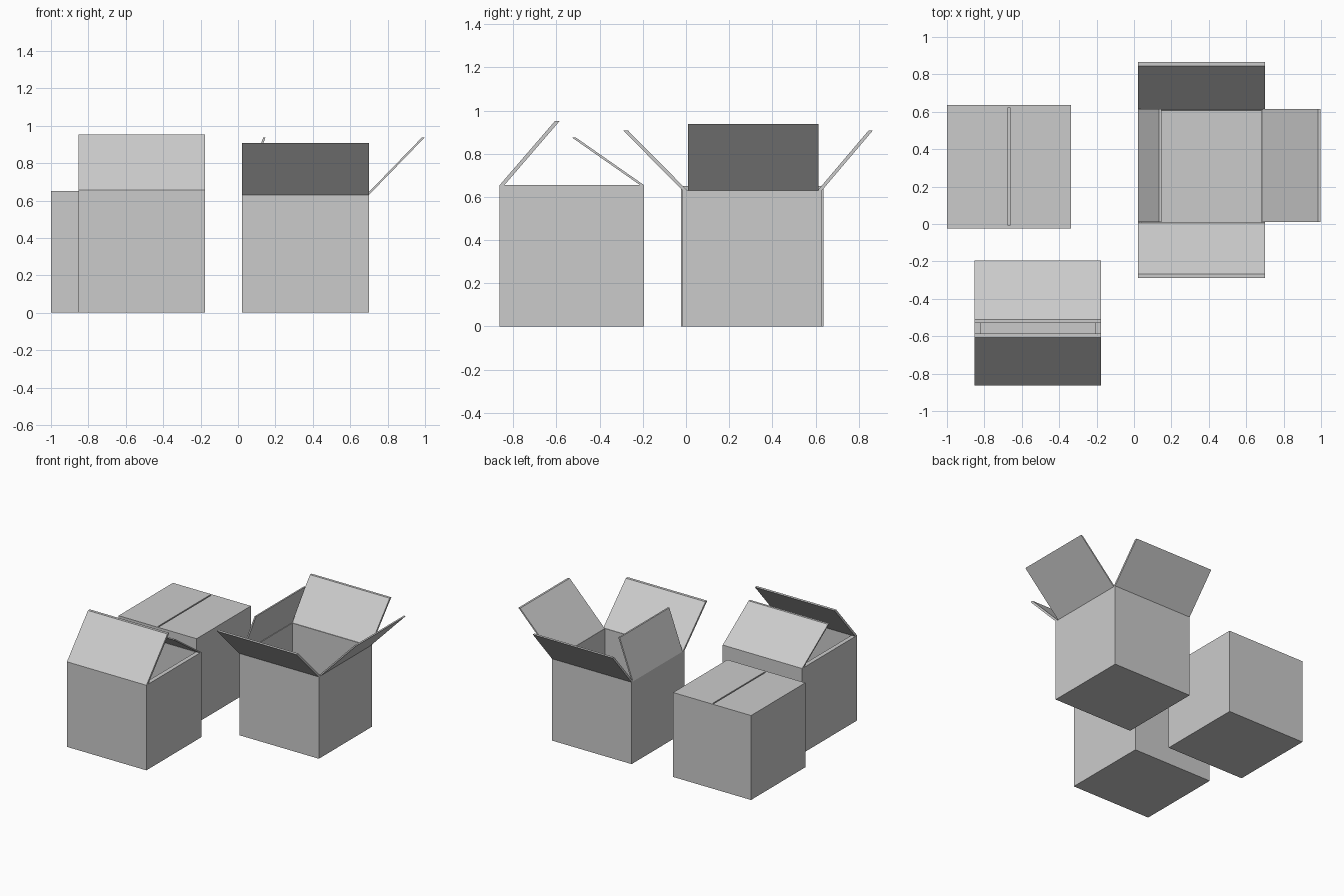
import bpy
import bmesh

if "Cube" in bpy.data.objects:
    bpy.data.objects.remove(bpy.data.objects["Cube"])


def prism(name, profile, axis, lo, hi):
    """Extrude a (u, z) profile along x or y between lo and hi."""
    bm = bmesh.new()
    place = (lambda u, z, s: (s, u, z)) if axis == 'x' else (lambda u, z, s: (u, s, z))
    face = bm.faces.new([bm.verts.new(place(u, z, lo)) for u, z in profile])
    ext = bmesh.ops.extrude_face_region(bm, geom=[face])
    moved = [g for g in ext['geom'] if isinstance(g, bmesh.types.BMVert)]
    d = hi - lo
    bmesh.ops.translate(bm, verts=moved, vec=(d, 0, 0) if axis == 'x' else (0, d, 0))
    bmesh.ops.recalc_face_normals(bm, faces=bm.faces)
    mesh = bpy.data.meshes.new(name)
    bm.to_mesh(mesh)
    bm.free()
    ob = bpy.data.objects.new(name, mesh)
    bpy.context.collection.objects.link(ob)
    return ob


def panel(name, x0, x1, y0, y1, z0, z1):
    return prism(name, [(y0, z0), (y1, z0), (y1, z1), (y0, z1)], 'x', x0, x1)


def carton(name, x0, x1, y0, y1, h, tx, ty):
    """Open-topped box: outer block with the inside pushed down to the floor."""
    bm = bmesh.new()
    bmesh.ops.create_cube(bm, size=1)
    for v in bm.verts:
        v.co = (x1 if v.co.x > 0 else x0, y1 if v.co.y > 0 else y0, h if v.co.z > 0 else 0)
    top = max(bm.faces, key=lambda f: f.calc_center_median().z)
    bmesh.ops.inset_individual(bm, faces=[top], thickness=0.01)
    for v in top.verts:
        v.co.x = x1 - tx if v.co.x > (x0 + x1) / 2 else x0 + tx
        v.co.y = y1 - ty if v.co.y > (y0 + y1) / 2 else y0 + ty
    ext = bmesh.ops.extrude_discrete_faces(bm, faces=[top])
    inner = ext['faces'][0]
    for v in inner.verts:
        v.co.z = 0.02
    bmesh.ops.remove_doubles(bm, verts=bm.verts, dist=1e-5)
    mesh = bpy.data.meshes.new(name)
    bm.to_mesh(mesh)
    bm.free()
    bpy.context.collection.objects.link(bpy.data.objects.new(name, mesh))


def flap(name, axis, lo, hi, hinge, tip, t):
    """Tilted flap; t is the horizontal offset towards its inner side."""
    (u0, z0), (u1, z1) = hinge, tip
    prism(name, [(u0, z0), (u1, z1), (u1 + t, z1), (u0 + t, z0)], axis, lo, hi)


# Closed box with two top flaps and a narrow slit
carton("closed_box", -1.0, -0.336, -0.024, 0.637, 0.65, 0.015, 0.015)
panel("closed_flap_left", -0.985, -0.674, -0.009, 0.622, 0.635, 0.65)
panel("closed_flap_right", -0.664, -0.351, -0.009, 0.622, 0.635, 0.65)

# Half-open box: side flaps tucked down inside, front and back flaps leaning in
carton("half_open_box", -0.853, -0.176, -0.863, -0.195, 0.655, 0.017, 0.02)
for side, x in (("left", -0.836), ("right", -0.209)):
    panel("tucked_flap_" + side, x, x + 0.016, -0.843, -0.215, 0.33, 0.655)
flap("half_open_flap_front", 'x', -0.853, -0.176, (-0.863, 0.655), (-0.607, 0.952), 0.022)
flap("half_open_flap_back", 'x', -0.853, -0.176, (-0.195, 0.655), (-0.51, 0.875), -0.018)

# Open box with four raised flaps
carton("open_box", 0.022, 0.7, -0.016, 0.63, 0.63, 0.017, 0.025)
flap("open_flap_front", 'x', 0.022, 0.7, (-0.016, 0.63), (-0.29, 0.907), 0.022)
flap("open_flap_back", 'x', 0.022, 0.7, (0.63, 0.63), (0.865, 0.907), -0.02)
flap("open_flap_right", 'y', 0.01, 0.614, (0.7, 0.63), (0.998, 0.937), -0.015)
flap("open_flap_left", 'y', 0.01, 0.614, (0.022, 0.63), (0.135, 0.937), 0.012)
